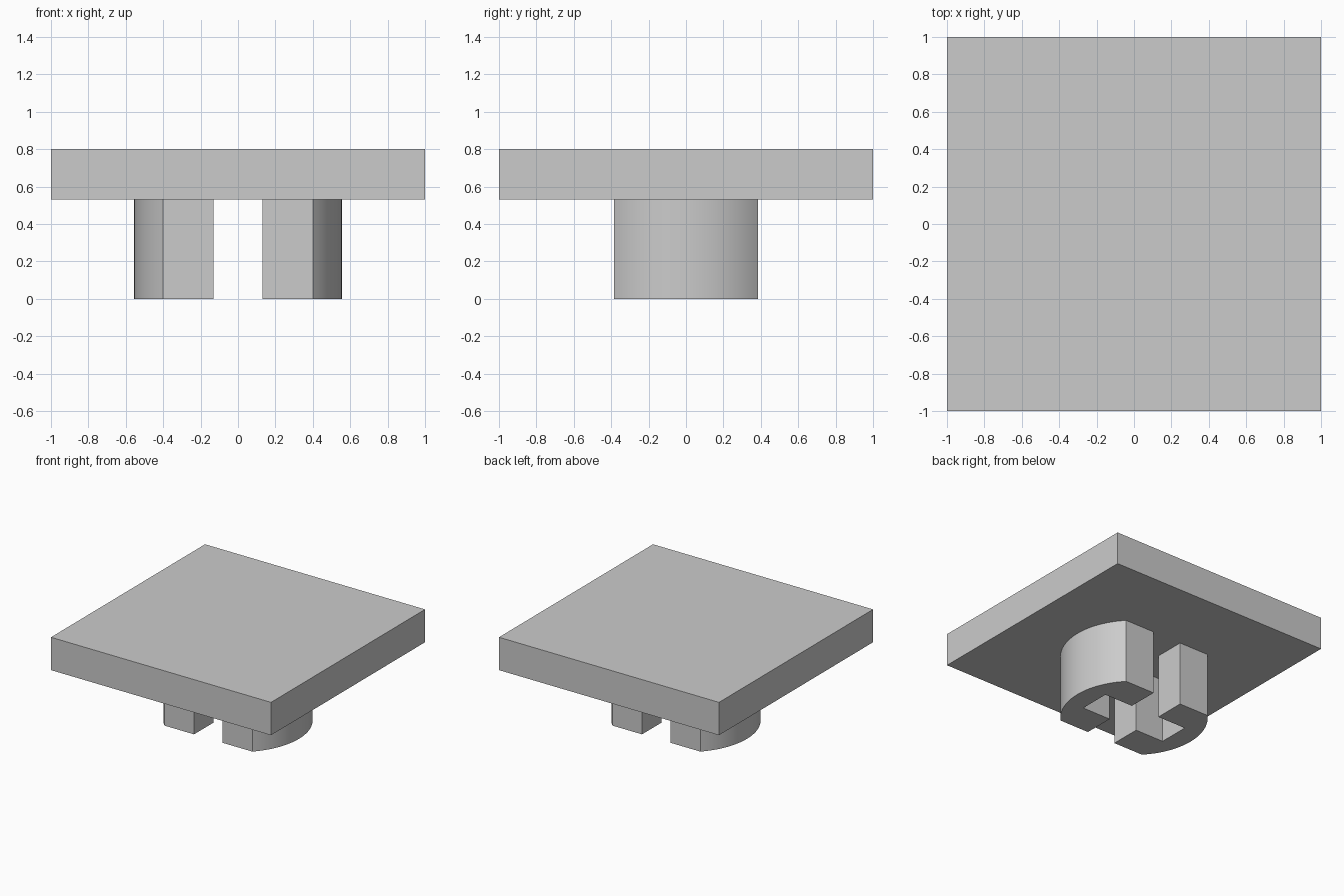
import bpy, bmesh
from math import asin, cos, sin, radians

if "Cube" in bpy.data.objects:
    bpy.data.objects.remove(bpy.data.objects["Cube"], do_unlink=True)

PLATE_Z, TOP_Z = 0.53, 0.80
RADIUS, HALF_DEPTH = 0.555, 0.385   # round stem cut flat at front and back
SLOT, NOTCH = 0.13, 0.39            # cross-shaped opening

grey = bpy.data.materials.new("plain grey")
grey.use_nodes = True
colour = (0.6, 0.6, 0.6, 1)
grey.diffuse_color = colour
grey.node_tree.nodes["Principled BSDF"].inputs["Base Color"].default_value = colour


def extrude_outline(name, outline, z0, z1):
    """Make a solid prism from a closed outline."""
    bm = bmesh.new()
    base = bm.faces.new([bm.verts.new((x, y, z0)) for x, y in outline])
    solid = bmesh.ops.extrude_face_region(bm, geom=[base])
    top = [v for v in solid["geom"] if isinstance(v, bmesh.types.BMVert)]
    bmesh.ops.translate(bm, verts=top, vec=(0, 0, z1 - z0))
    bmesh.ops.recalc_face_normals(bm, faces=bm.faces)
    mesh = bpy.data.meshes.new(name)
    bm.to_mesh(mesh)
    bm.free()
    mesh.materials.append(grey)
    obj = bpy.data.objects.new(name, mesh)
    bpy.context.collection.objects.link(obj)
    return obj


# Square top plate
extrude_outline("top_plate", [(-1, -1), (1, -1), (1, 1), (-1, 1)], PLATE_Z, TOP_Z)

# Two bracket-shaped stem halves: curved outside, notched inside
limit = asin(HALF_DEPTH / RADIUS)
steps = 24
arc = [(RADIUS * cos(a), RADIUS * sin(a))
       for a in (limit * (2 * i / steps - 1) for i in range(steps + 1))]
inside = [(SLOT, HALF_DEPTH), (SLOT, SLOT), (NOTCH, SLOT),
          (NOTCH, -SLOT), (SLOT, -SLOT), (SLOT, -HALF_DEPTH)]

for name, side in (("left_stem", 1), ("right_stem", -1)):
    stem = extrude_outline(name, [(side * x, y) for x, y in arc + inside], 0, PLATE_Z)
    bpy.ops.object.select_all(action="DESELECT")
    stem.select_set(True)
    bpy.context.view_layer.objects.active = stem
    bpy.ops.object.shade_smooth_by_angle(angle=radians(30))
